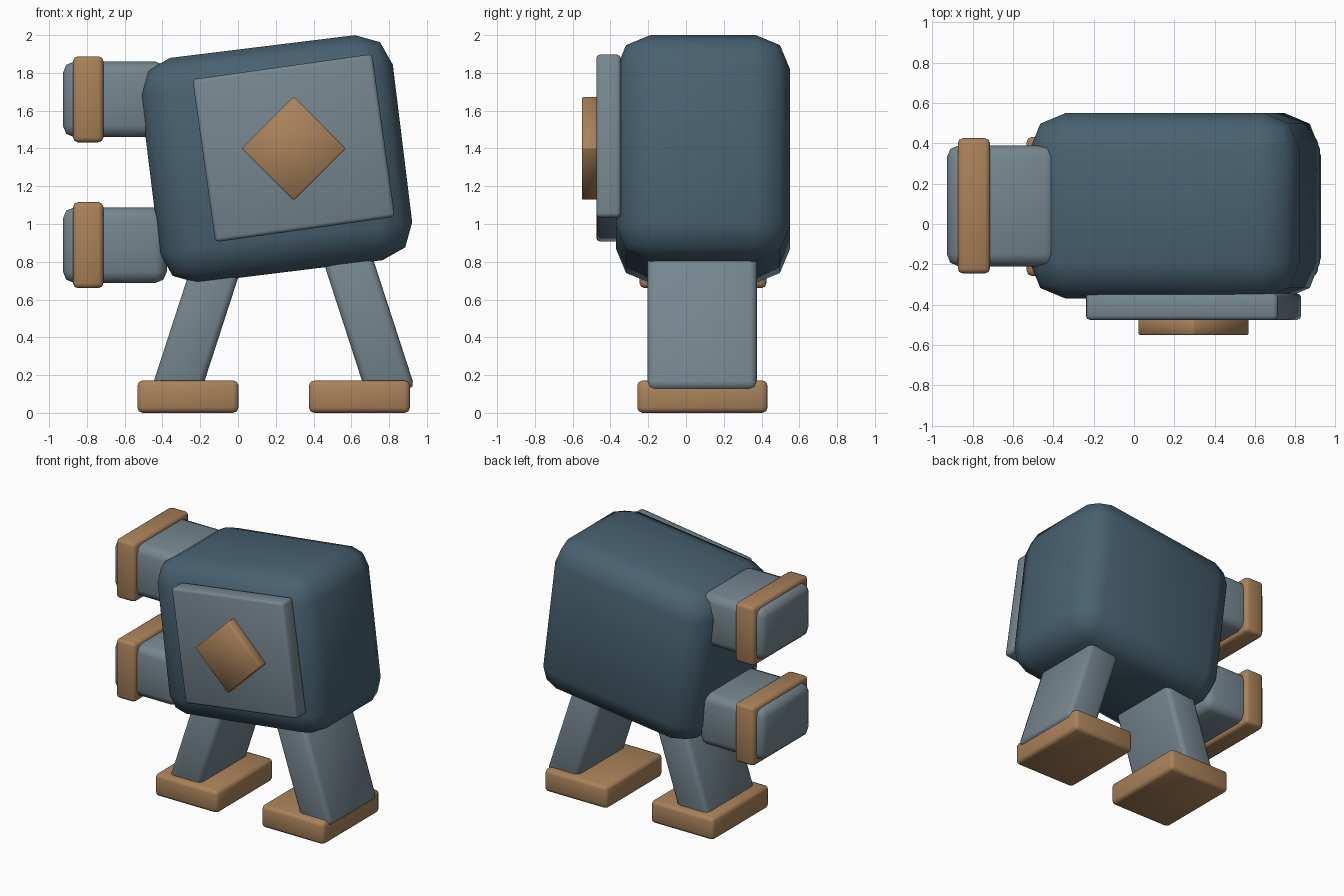
import bpy
from math import radians
from mathutils import Matrix, Vector

old = bpy.data.objects.get("Cube")
if old:
    bpy.data.objects.remove(old, do_unlink=True)


def material(name, color):
    mat = bpy.data.materials.new(name)
    mat.use_nodes = True
    mat.diffuse_color = (*color, 1)
    bsdf = mat.node_tree.nodes["Principled BSDF"]
    bsdf.inputs["Base Color"].default_value = (*color, 1)
    bsdf.inputs["Roughness"].default_value = 0.7
    return mat


blue = material("dark slate blue", (0.065, 0.12, 0.162))
grey = material("blue grey", (0.18, 0.238, 0.275))
tan = material("tan", (0.40, 0.223, 0.102))


def rounded_box(name, size, center, mat, bevel, tilt=0, segments=2):
    """Box with rounded edges, tilted in degrees about the y axis."""
    bpy.ops.mesh.primitive_cube_add(size=1, location=center)
    obj = bpy.context.object
    obj.name = name
    obj.data.transform(Matrix.Diagonal((*size, 1)))
    obj.rotation_euler.y = radians(tilt)
    obj.data.materials.append(mat)
    mod = obj.modifiers.new("rounded edges", "BEVEL")
    mod.width = bevel
    mod.segments = segments
    mod.limit_method = "NONE"
    bpy.ops.object.modifier_apply(modifier=mod.name)
    bpy.ops.object.shade_smooth_by_angle(angle=radians(60))
    return obj


# Tilted body with chest panel and diamond
rounded_box("body", (1.346, 0.92, 1.2), (0.203, 0.09, 1.344), blue, 0.18, -7)
rounded_box("chest_panel", (0.96, 0.13, 0.87), (0.295, -0.41, 1.402), grey, 0.02, -8)
rounded_box("chest_diamond", (0.39, 0.09, 0.39), (0.295, -0.505, 1.4), tan, 0.006, 45, 1)

# Two stub arms with cuffs on one side
for label, z in (("upper", 1.66), ("lower", 0.888)):
    rounded_box(label + "_arm", (0.55, 0.6, 0.4), (-0.652, 0.09, z), grey, 0.06)
    rounded_box(label + "_cuff", (0.16, 0.67, 0.455), (-0.793, 0.09, z), tan, 0.025)

# Splayed legs on flat feet
leg_length = 0.78
for label, sign, ankle_x, foot_x in (("right", -1, -0.335, -0.265), ("left", 1, 0.815, 0.643)):
    tilt = -18 * sign
    axis = Matrix.Rotation(radians(tilt), 3, "Y") @ Vector((0, 0, 1))
    center = Vector((ankle_x, 0.085, 0.095)) + axis * leg_length / 2
    rounded_box(label + "_leg", (0.255, 0.58, leg_length), center, grey, 0.035, tilt)
    rounded_box(label + "_foot", (0.535, 0.69, 0.172), (foot_x, 0.087, 0.086), tan, 0.028)
